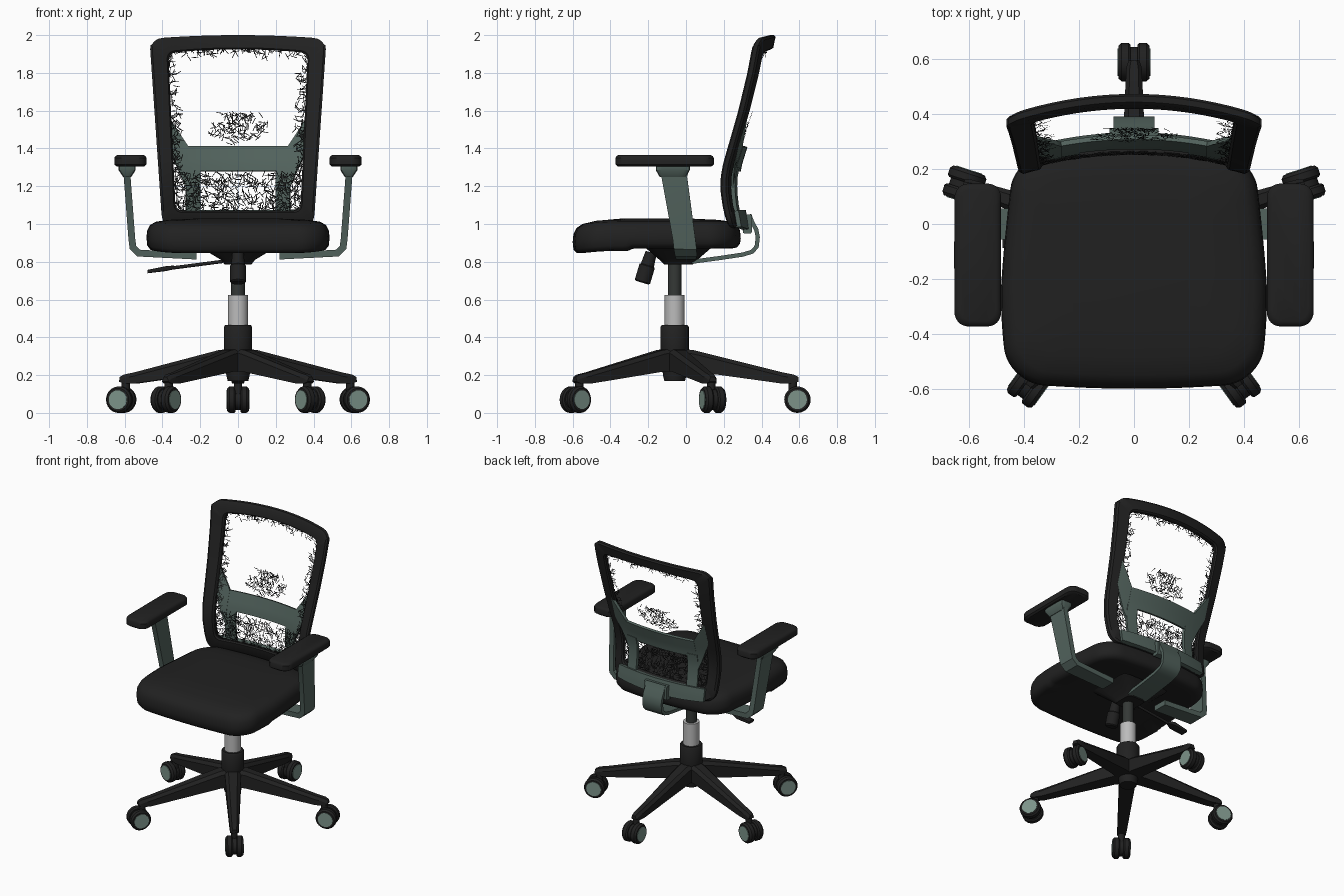
import bpy, bmesh, math, random
from mathutils import Vector, Matrix

cube = bpy.data.objects.get("Cube")
if cube:
    bpy.data.objects.remove(cube, do_unlink=True)


def material(name, r, g, b):
    m = bpy.data.materials.new(name)
    m.use_nodes = True
    m.diffuse_color = (r, g, b, 1)
    m.node_tree.nodes["Principled BSDF"].inputs["Base Color"].default_value = (r, g, b, 1)
    return m


BLACK = material("black plastic", .015, .015, .015)
FABRIC = material("black mesh", .01, .01, .01)
GREEN = material("grey green plastic", .085, .125, .11)
CAP = material("pale green cap", .2, .29, .25)
SILVER = material("silver", .5, .5, .5)
STEEL = material("dark steel", .035, .04, .037)


def finish(name, bm, mat, thick=0, angle=35):
    """Turn a bmesh into a shaded object, optionally thickened."""
    bmesh.ops.recalc_face_normals(bm, faces=bm.faces)
    mesh = bpy.data.meshes.new(name)
    bm.to_mesh(mesh)
    bm.free()
    mesh.materials.append(mat)
    ob = bpy.data.objects.new(name, mesh)
    bpy.context.collection.objects.link(ob)
    bpy.ops.object.select_all(action='DESELECT')
    ob.select_set(True)
    bpy.context.view_layer.objects.active = ob
    if thick:
        mod = ob.modifiers.new("thickness", 'SOLIDIFY')
        mod.thickness = thick
        mod.offset = 0
        mod.use_even_offset = True
        bpy.ops.object.modifier_apply(modifier=mod.name)
    bpy.ops.object.shade_smooth_by_angle(angle=math.radians(angle))
    return ob


def loft(name, rings, mat, closed=False, angle=35):
    """Skin closed rings; cap the ends, or join last to first."""
    bm = bmesh.new()
    vs = [[bm.verts.new(p) for p in ring] for ring in rings]
    n = len(vs[0])
    for i in range(len(vs) if closed else len(vs) - 1):
        a, b = vs[i], vs[(i + 1) % len(vs)]
        for j in range(n):
            k = (j + 1) % n
            bm.faces.new((a[j], a[k], b[k], b[j]))
    if not closed:
        bm.faces.new(vs[0])
        bm.faces.new(vs[-1])
    return finish(name, bm, mat, 0, angle)


def sheet(name, rows, thick, mat):
    """Open grid of points, thickened."""
    bm = bmesh.new()
    vs = [[bm.verts.new(p) for p in row] for row in rows]
    for a, b in zip(vs, vs[1:]):
        for j in range(len(a) - 1):
            bm.faces.new((a[j], a[j + 1], b[j + 1], b[j]))
    return finish(name, bm, mat, thick)


def lathe(name, profile, mat, origin=(0, 0, 0), axis=(0, 0, 1), n=28):
    """Spin (radius, height) pairs about an axis."""
    q = Vector((0, 0, 1)).rotation_difference(Vector(axis))
    turn = [2 * math.pi * i / n for i in range(n)]
    rings = [[Vector(origin) + q @ Vector((r * math.cos(t), r * math.sin(t), h)) for t in turn]
             for r, h in profile]
    return loft(name, rings, mat)


def rounded_loop(hw, hh, r, n=40):
    """Even points round a rounded rectangle."""
    pts = []
    for side in range(4):
        for i in range(n):
            s = 2 * i / n - 1
            u, v = [(s, -1), (1, s), (-s, 1), (-1, -s)][side]
            p = Vector((u * hw, v * hh))
            q = Vector((max(r - hw, min(hw - r, p.x)), max(r - hh, min(hh - r, p.y))))
            d = p - q
            pts.append(q + d.normalized() * r if d.length > 1e-6 else p)
    return pts


def interp(table, t):
    for (a, ya), (b, yb) in zip(table, table[1:]):
        if t <= b:
            return ya + (yb - ya) * max(0, (t - a) / (b - a))
    return table[-1][1]


# Star base: hub, five legs, twin casters
BASE_Y = -.06
base = Vector((0, BASE_Y, 0))
lathe("base_hub", [(.055, .17), (.062, .2), (.075, .34), (.075, .455), (.068, .465)], BLACK, base)
for k in range(5):
    a = math.radians(90 + 72 * k)
    out, side = Vector((math.cos(a), math.sin(a), 0)), Vector((-math.sin(a), math.cos(a), 0))
    rings = []
    for r, lo, hi, w in [(.03, .22, .34, .055), (.1, .22, .332, .052), (.57, .155, .215, .031),
                         (.63, .155, .203, .028), (.655, .165, .19, .02)]:
        rings.append([base + out * r + side * w * s + Vector((0, 0, z))
                      for s, z in [(-1, lo), (1, lo), (1, hi - .02), (.55, hi), (-.55, hi), (-1, hi - .02)]])
    loft("base_leg", rings, BLACK, angle=25)
    lathe("caster_stem", [(.022, .08), (.022, .17)], BLACK, base + out * .625, n=16)
    hub = base + out * .65 + Vector((0, 0, .07))
    lathe("caster_bridge", [(.055, -.02), (.055, .02)], BLACK, hub, side)
    for s in (-1, 1):
        lathe("caster_wheel", [(.062, .012), (.07, .02), (.07, .045), (.06, .057)], BLACK, hub, side * s)
        lathe("caster_cap", [(.05, .056), (.05, .06)], CAP, hub, side * s)

# Gas lift and tilt mechanism
lathe("gas_lift_sleeve", [(.053, .45), (.053, .625)], SILVER, base)
lathe("gas_lift_rod", [(.036, .62), (.036, .8)], STEEL, base)
loft("tilt_mechanism", [[(x, y + BASE_Y + .02, z) for x, y in rounded_loop(w, d, .03, 8)]
                        for z, w, d in [(.785, .07, .075), (.81, .09, .1), (.87, .19, .17)]], BLACK)
lathe("tension_knob", [(.03, -.02), (.036, .05), (.042, .055), (.042, .14), (.035, .147)],
      BLACK, (0, -.19, .83), (0, -.3, -1))
lathe("height_lever", [(.009, 0), (.009, .3)], BLACK, (-.08, BASE_Y, .802), (-1, 0, -.13), 12)
loft("lever_paddle", [[(x, BASE_Y + u, z + v) for u, v in rounded_loop(w, h, .005, 4)]
                      for x, z, w, h in [(-.34, .77, .012, .01), (-.38, .764, .03, .013),
                                         (-.48, .748, .028, .009)]], BLACK)

# Cushioned seat
rings = []
for inset, z in [(.14, .868), (.05, .858), (.02, .864), (.004, .885), (0, .925), (.004, .965),
                 (.02, .995), (.05, 1.012), (.12, 1.022), (.25, 1.028)]:
    ring = []
    for x, y in rounded_loop(.485 - inset, .445 - inset, .13 - inset * .3):
        bow = (x / .485) ** 2
        y = y * (1 - (.1 if y > 0 else .05) * bow) - .155
        x *= 1 - .11 * max(0, (y + .25) / .53) ** 1.3 - .07 * max(0, (-y - .25) / .35) ** 2
        front = max(0, (-y - .35) / .25)
        ring.append((x, y, z - .02 * front ** 2 + (.012 if z < .9 and y > -.3 else 0)))
    rings.append(ring)
loft("seat_cushion", rings, BLACK, angle=50)

# Backrest surface: leaning profile, bowed backwards in the middle
LEAN = [(.95, .2), (1.02, .19), (1.1, .174), (1.18, .165), (1.25, .168), (1.32, .182),
        (1.45, .222), (1.6, .268), (1.8, .32), (2.0, .362)]


def back(x, z, offset=0):
    return Vector((x, interp(LEAN, z) + .072 * (1 - (x / .46) ** 2) + offset, z))


def back_loop(bottom, top, w_bottom, w_top, r, offset):
    mid, half = (bottom + top) / 2, (top - bottom) / 2
    pts = []
    for x, z in rounded_loop(w_top, half, r):
        z += mid
        x *= 1 + (w_bottom / w_top - 1) * (top - z) / (top - bottom)
        drop = .02 * (x / w_top) ** 2 if z > mid + half * .9 else 0
        pts.append(back(x, z - drop, offset))
    return pts


def outer(d, o):
    return back_loop(.98 + d, 2.0 - d, .4 - d, .47 - d, .07, o)


def inner(d, o):
    return back_loop(1.07 - d, 1.925 + d, .33 + d, .37 + d, .04, o)


loft("backrest_frame", [outer(.012, 0), outer(0, .01), outer(0, .032), outer(.01, .042),
                        inner(.008, .042), inner(0, .032), inner(0, .01), inner(.008, 0)],
     BLACK, closed=True)

# Worn mesh fabric: loose threads at the rim, lumbar patch and lower window
random.seed(4)
bm = bmesh.new()
for i in range(5200):
    z = random.uniform(1.06, 1.93)
    w = .33 + .04 * (z - 1.07) / .85
    x = random.uniform(-w, w)
    rim = min(w - abs(x), 1.93 - z)
    patch = (x / .17) ** 2 + ((z - 1.51) / .09) ** 2
    chance = .45 if z < 1.27 else .5 if patch < random.uniform(.4, 1.1) else 0
    if rim < random.uniform(0, .055):
        chance = .7
    if random.random() > chance:
        continue
    t = random.uniform(0, math.pi)
    du, dz = .018 * math.cos(t), .018 * math.sin(t)
    nu, nz = -.1 * dz, .1 * du
    bm.faces.new([bm.verts.new(back(x + p, z + q, .014)) for p, q in
                  [(du + nu, dz + nz), (nu - du, nz - dz), (-du - nu, -dz - nz), (du - nu, dz - nz)]])
finish("mesh_threads", bm, FABRIC)


# Lumbar support behind the mesh
def back_patch(name, x0, x1, lo, hi, offset, thick, nx=24, nz=6):
    xs = [x0 + (x1 - x0) * i / nx for i in range(nx + 1)]
    sheet(name, [[back(x, lo(abs(x)) + (hi(abs(x)) - lo(abs(x))) * j / nz, offset)
                  for j in range(nz + 1)] for x in xs], thick, GREEN)


back_patch("lumbar_crossbar", -.27, .27, lambda x: 1.28, lambda x: 1.41, .035, .018)
back_patch("lower_back_bar", -.34, .34, lambda x: .97 + .12 * x * x, lambda x: 1.07, .05, .03)
for s in (-1, 1):
    back_patch("lumbar_post", s * .2, s * .275, lambda x: 1.0, lambda x: 1.3, .037, .02, 4)
    back_patch("lumbar_wing", s * .265, s * .37, lambda x: 1.17 + 2.3 * (x - .265),
               lambda x: 1.41 + 1.5 * (x - .265), .033, .018, 6)

# Spine strap from the back bar to the mechanism
SPINE = [(.335, 1.05), (.35, 1.01), (.372, .97), (.38, .93), (.374, .88), (.35, .853),
         (.3, .838), (.18, .82), (.03, .8)]
sheet("spine_strap", [[(x, y, z) for x in (-.075, -.06, .06, .075)] for y, z in SPINE], .022, GREEN)
loft("spine_bracket", [[(x, .325 + u, 1.0 + v) for u, v in rounded_loop(.025, .05, .01, 6)]
                       for x in (-.09, .09)], GREEN)

# Armrests: (x, z, centre y, half width) along the support
ARM = [(.588, 1.3, -.07, .088), (.587, 1.25, -.062, .068), (.562, .92, -.01, .06),
       (.556, .875, -.004, .06), (.525, .846, 0, .058), (.22, .83, 0, .052)]
for s in (-1, 1):
    sheet("arm_support", [[(s * x, y + w * e, z) for e in (-1, 0, 1)] for x, z, y, w in ARM], .036, GREEN)
    loft("arm_bracket", [[(s * (.587 + u), v - .07, z) for u, v in rounded_loop(w, d, .015, 6)]
                         for z, w, d in [(1.25, .022, .07), (1.285, .045, .09), (1.31, .045, .09)]], GREEN)
    loft("arm_pad", [[(s * (.57 + u - .02 * v * v), v - .113, z)
                      for u, v in rounded_loop(.085 - d, .26 - d, .05, 24)]
                     for z, d in [(1.305, .012), (1.315, 0), (1.35, 0), (1.36, .006), (1.366, .018)]], BLACK)
